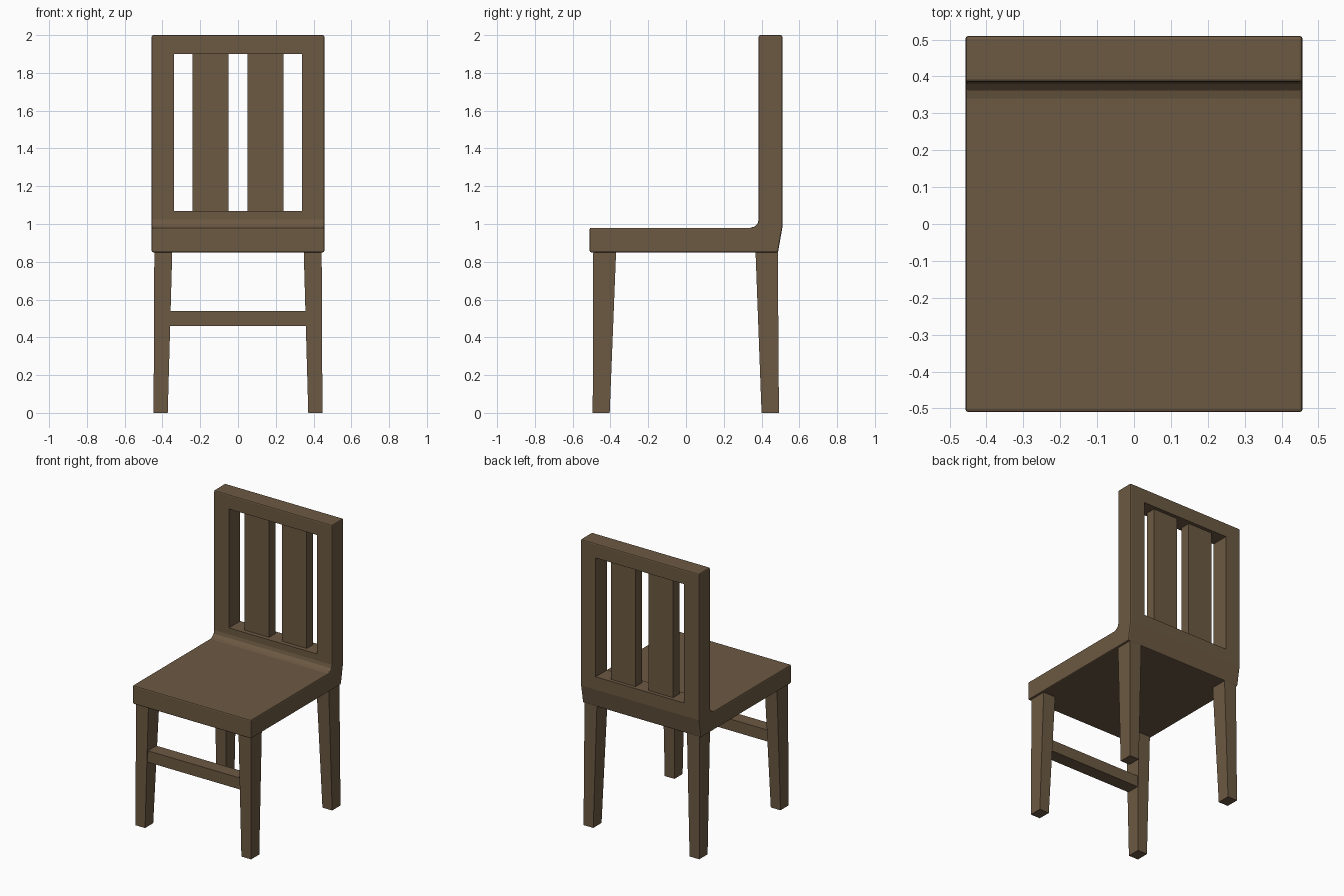
import bpy, bmesh, math

if "Cube" in bpy.data.objects:
    bpy.data.objects.remove(bpy.data.objects["Cube"])

wood = bpy.data.materials.new("brown_wood")
wood.diffuse_color = (0.15, 0.10, 0.055, 1)
wood.use_nodes = True
wood.node_tree.nodes["Principled BSDF"].inputs["Base Color"].default_value = wood.diffuse_color


def make_object(name, bm):
    bmesh.ops.recalc_face_normals(bm, faces=bm.faces)
    mesh = bpy.data.meshes.new(name)
    bm.to_mesh(mesh)
    bm.free()
    ob = bpy.data.objects.new(name, mesh)
    bpy.context.collection.objects.link(ob)
    mesh.materials.append(wood)
    return ob


def tapered_box(name, bottom, top, z0, z1):
    """bottom and top are rectangles (x0, x1, y0, y1)."""
    bm = bmesh.new()
    rings = []
    for (x0, x1, y0, y1), z in ((bottom, z0), (top, z1)):
        rings.append([bm.verts.new((x, y, z)) for x, y in
                      ((x0, y0), (x1, y0), (x1, y1), (x0, y1))])
    low, high = rings
    bm.faces.new(low[::-1])
    bm.faces.new(high)
    for i in range(4):
        j = (i + 1) % 4
        bm.faces.new((low[i], low[j], high[j], high[i]))
    return make_object(name, bm)


def box(name, x0, x1, y0, y1, z0, z1):
    return tapered_box(name, (x0, x1, y0, y1), (x0, x1, y0, y1), z0, z1)


def flip(rect, side):
    x0, x1, y0, y1 = rect
    return (x0, x1, y0, y1) if side > 0 else (-x1, -x0, y0, y1)


# Seat and back frame: side profile with a small fillet, extruded across x
HALF = 0.457
fillet = []
for i in range(4):
    a = math.radians(30 * i)
    fillet.append((0.385 - 0.045 * math.cos(a), 1.025 - 0.045 * math.sin(a)))
fillet = [(0.34 + 0.045 * math.sin(math.radians(30 * i)),
           1.025 - 0.045 * math.cos(math.radians(30 * i))) for i in range(4)]
profile = [(-0.51, 0.85), (0.487, 0.85), (0.51, 0.98), (0.51, 2.0),
           (0.385, 2.0)] + fillet[::-1] + [(-0.51, 0.98)]
bm = bmesh.new()
face = bm.faces.new([bm.verts.new((-HALF, y, z)) for y, z in profile])
ext = bmesh.ops.extrude_face_region(bm, geom=[face])
bmesh.ops.translate(bm, vec=(2 * HALF, 0, 0),
                    verts=[g for g in ext["geom"] if isinstance(g, bmesh.types.BMVert)])
body = make_object("seat_and_back_frame", bm)
bev = body.modifiers.new("soft_edges", 'BEVEL')
bev.width = 0.008
bev.segments = 2
bev.limit_method = 'ANGLE'
bev.angle_limit = math.radians(40)

# Window opening in the back
cutter = box("back_window_cutter", -0.34, 0.34, 0.30, 0.60, 1.07, 1.90)
cutter.hide_render = True
cutter.hide_viewport = True
cutter.display_type = 'WIRE'
cut = body.modifiers.new("window", 'BOOLEAN')
cut.operation = 'DIFFERENCE'
cut.solver = 'EXACT'
cut.object = cutter

# Back slats and tapered legs, mirrored left and right
for side, label in ((-1, "left"), (1, "right")):
    slat = flip((0.05, 0.24, 0.415, 0.485), side)
    box("back_slat_" + label, *slat, 1.06, 1.91)
    tapered_box("front_leg_" + label,
                flip((0.372, 0.447, -0.494, -0.404), side),
                flip((0.348, 0.443, -0.491, -0.370), side), 0.0, 0.855)
    tapered_box("rear_leg_" + label,
                flip((0.372, 0.447, 0.400, 0.492), side),
                flip((0.348, 0.443, 0.368, 0.486), side), 0.0, 0.855)

# Stretcher between the front legs
box("front_stretcher", -0.375, 0.375, -0.485, -0.392, 0.46, 0.54)
